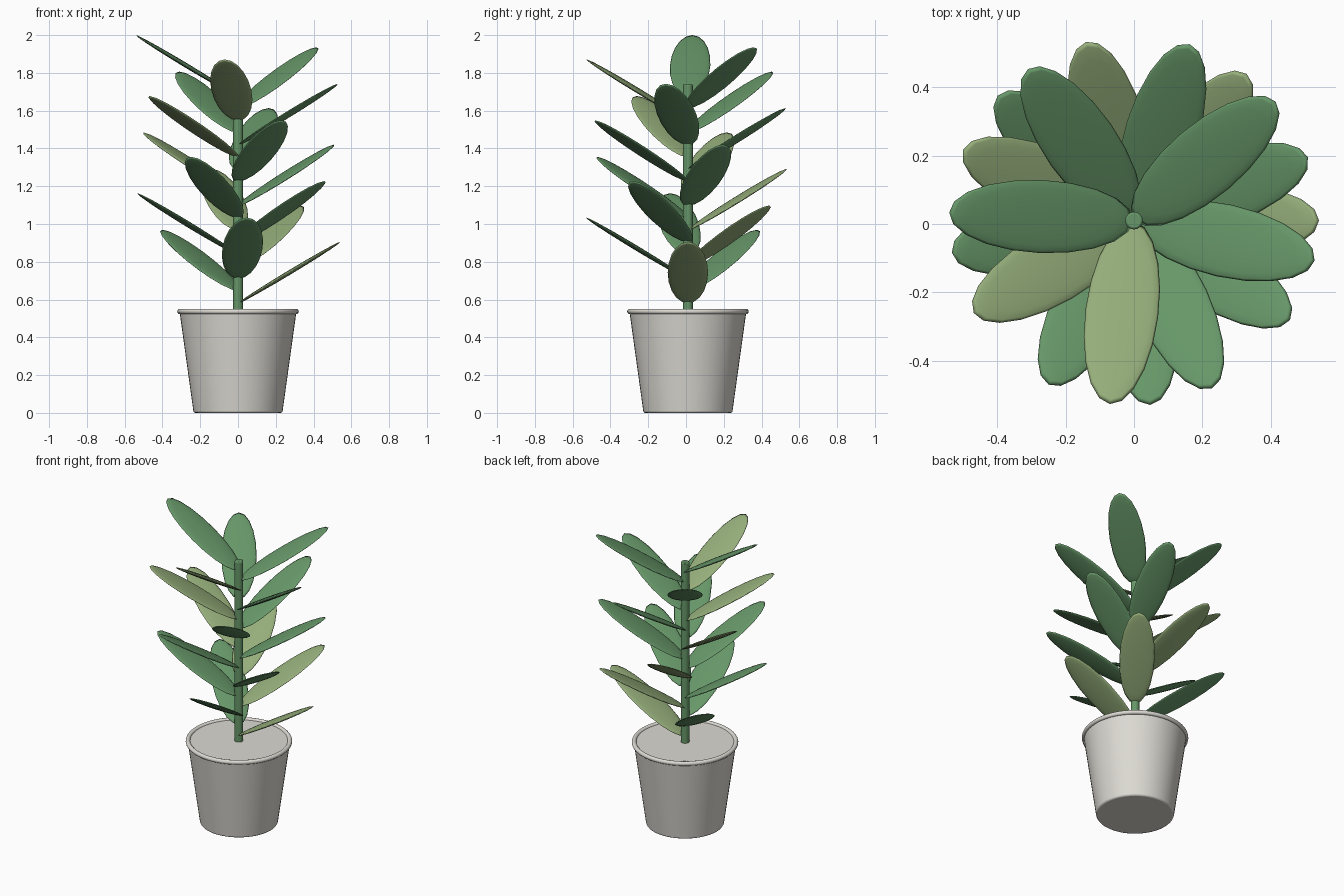
import bpy, math
from mathutils import Matrix, Vector

default = bpy.data.objects.get("Cube")
if default:
    bpy.data.objects.remove(default, do_unlink=True)

CENTRE_Y = 0.01
LEAVES = 18


def material(name, rgb):
    m = bpy.data.materials.new(name)
    m.use_nodes = True
    m.diffuse_color = (*rgb, 1)
    m.node_tree.nodes["Principled BSDF"].inputs["Base Color"].default_value = (*rgb, 1)
    return m


green = material("leaf green", (0.135, 0.31, 0.14))
light = material("light olive green", (0.30, 0.42, 0.195))
clay = material("pale grey ceramic", (0.72, 0.70, 0.65))


def finish(name, mat, angle=60):
    ob = bpy.context.object
    ob.name = name
    ob.data.materials.append(mat)
    bpy.ops.object.shade_smooth_by_angle(angle=math.radians(angle))
    return ob


# Pot: tapered solid body with softened edges and a rolled rim
bpy.ops.mesh.primitive_cone_add(vertices=48, radius1=0.235, radius2=0.31, depth=0.54,
                                location=(0, CENTRE_Y, 0.27))
pot = finish("pot", clay)
bevel = pot.modifiers.new("soft edges", "BEVEL")
bevel.width = 0.008
bevel.segments = 2
bpy.ops.mesh.primitive_torus_add(major_segments=48, minor_segments=12, major_radius=0.308,
                                 minor_radius=0.014, location=(0, CENTRE_Y, 0.537))
finish("pot_rim", clay)

# Stem
bpy.ops.mesh.primitive_cylinder_add(vertices=16, radius=0.026, depth=1.24,
                                    location=(0, CENTRE_Y, 1.12))
stem = finish("stem", green)
bevel = stem.modifiers.new("rounded top", "BEVEL")
bevel.width = 0.006
bevel.segments = 2

# Leaves: flat ellipsoids spiralling up the stem, every third one lighter
tilt = Matrix.Rotation(math.radians(-31), 4, "Y")
shape = Matrix.Diagonal((0.315, 0.107, 0.012, 1))
for i in range(LEAVES):
    bpy.ops.mesh.primitive_uv_sphere_add(segments=20, ring_count=10, radius=1)
    leaf = finish(f"leaf_{i + 1}", light if i % 3 == 0 else green, 180)
    turn = Matrix.Rotation(math.radians(137.5 * i), 4, "Z")
    place = Matrix.Translation(Vector((0, CENTRE_Y, 0.743 + 0.0644 * i)))
    outward = Matrix.Translation(Vector((0.272, 0, 0)))
    leaf.data.transform(place @ turn @ outward @ tilt @ shape)
